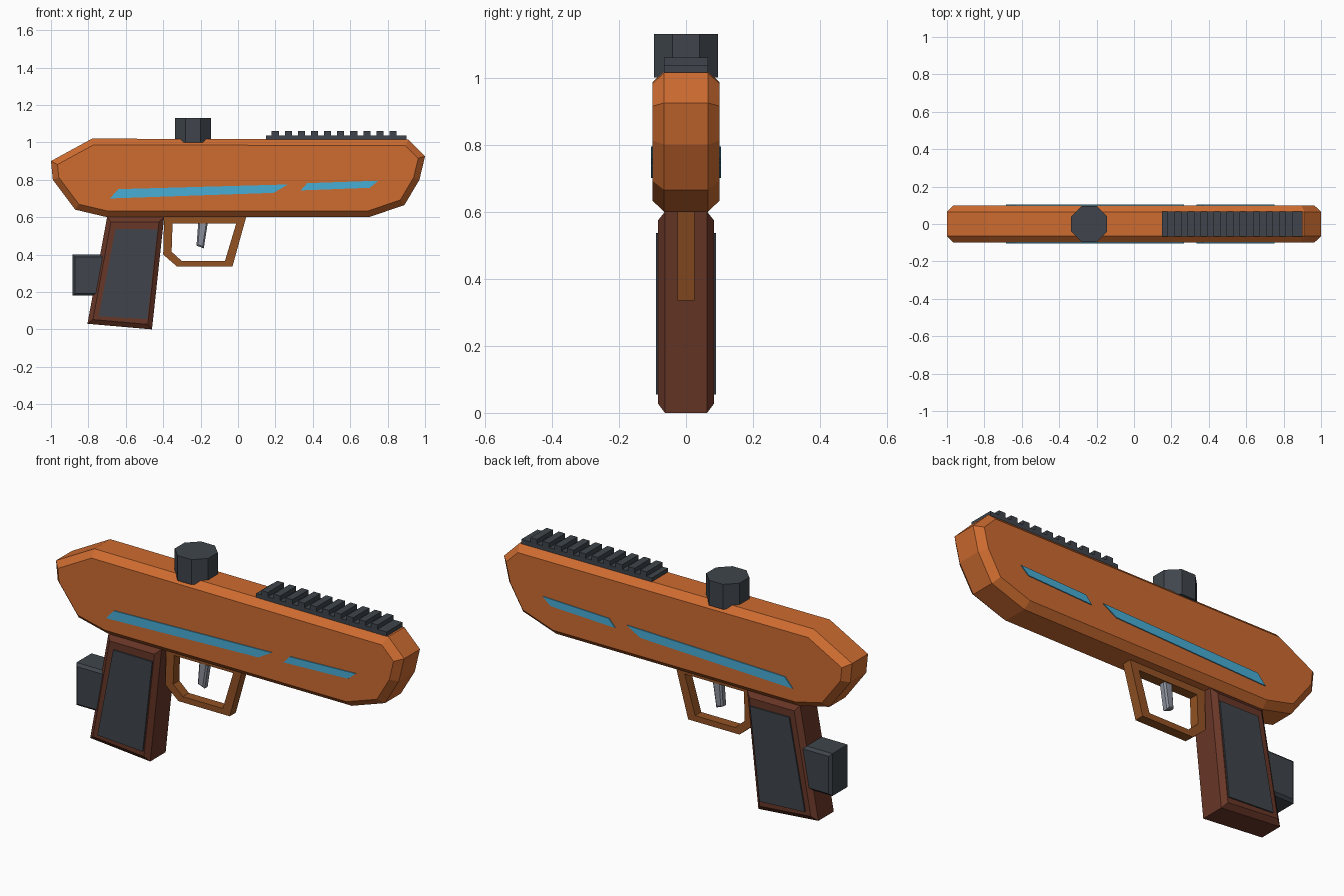
import bpy, bmesh, math
from mathutils import Vector

cube = bpy.data.objects.get("Cube")
if cube:
    bpy.data.objects.remove(cube, do_unlink=True)


def material(name, rgb):
    m = bpy.data.materials.new(name)
    m.use_nodes = True
    color = (*rgb, 1)
    m.diffuse_color = color
    bsdf = m.node_tree.nodes["Principled BSDF"]
    bsdf.inputs["Base Color"].default_value = color
    bsdf.inputs["Roughness"].default_value = 0.7
    return m


ORANGE = material("orange shell", (0.62, 0.15, 0.03))
BROWN = material("dark brown grip", (0.14, 0.038, 0.02))
BRONZE = material("bronze guard", (0.29, 0.085, 0.017))
CHARCOAL = material("charcoal", (0.05, 0.06, 0.072))
BLUE = material("blue stripe", (0.065, 0.42, 0.67))
STEEL = material("steel trigger", (0.26, 0.28, 0.33))


def inset(profile, d):
    """Move every edge of a convex profile inward by d."""
    pts = [Vector(p) for p in profile]
    n = len(pts)
    area = sum(pts[i - 1].cross(pts[i]) for i in range(n))
    side = 1 if area > 0 else -1
    result = []
    for i, p in enumerate(pts):
        a = (p - pts[i - 1]).normalized()
        b = (pts[(i + 1) % n] - p).normalized()
        na, nb = Vector((-a.y, a.x)) * side, Vector((-b.y, b.x)) * side
        result.append(p + (na + nb) * d / (1 + na.dot(nb)))
    return result


def loft(name, rings, mat, closed=False):
    """Bridge (profile, y) rings; cap the ends unless the loop is closed."""
    bm = bmesh.new()
    loops = [[bm.verts.new((p[0], y, p[1])) for p in prof] for prof, y in rings]
    n = len(loops[0])
    for k in range(0 if closed else 1, len(loops)):
        r, s = loops[k - 1], loops[k]
        for i in range(n):
            bm.faces.new((r[i - 1], r[i], s[i], s[i - 1]))
    if not closed:
        bm.faces.new(loops[0])
        bm.faces.new(loops[-1])
    bmesh.ops.recalc_face_normals(bm, faces=bm.faces)
    mesh = bpy.data.meshes.new(name)
    bm.to_mesh(mesh)
    bm.free()
    mesh.materials.append(mat)
    obj = bpy.data.objects.new(name, mesh)
    bpy.context.collection.objects.link(obj)
    return obj


def slab(name, profile, half, mat, cut=0.0, depth=0.0):
    """Side profile extruded across y with chamfered rims."""
    if not cut:
        return loft(name, [(profile, -half), (profile, half)], mat)
    small = inset(profile, cut)
    return loft(name, [(small, -half), (profile, depth - half),
                       (profile, half - depth), (small, half)], mat)


def plates(name, profile, y0, y1, mat):
    """Thin matching plates on both sides."""
    for side, sign in (("right", -1), ("left", 1)):
        loft(f"{name}_{side}", [(profile, sign * y0), (profile, sign * y1)], mat)


def rect(x0, x1, z0, z1):
    return [(x0, z0), (x1, z0), (x1, z1), (x0, z1)]


# Main shell
slab("body", [(-1, 0.9), (-0.78, 1.02), (0.91, 1.015), (1, 0.925), (0.97, 0.8),
              (0.89, 0.665), (0.7, 0.6), (-0.7, 0.6), (-0.87, 0.64), (-0.99, 0.8)],
     0.1, ORANGE, 0.033, 0.035)

# Glowing side stripes
plates("long_stripe", [(-0.685, 0.7), (-0.64, 0.75), (0.267, 0.775), (0.19, 0.73)],
       0.098, 0.105, BLUE)
plates("short_stripe", [(0.335, 0.743), (0.37, 0.782), (0.75, 0.795), (0.705, 0.757)],
       0.098, 0.105, BLUE)

# Grip, its side panels and the block behind it
slab("grip", [(-0.7, 0.6), (-0.395, 0.6), (-0.46, 0.0), (-0.805, 0.03)],
     0.083, BROWN, 0.025, 0.02)
plates("grip_panel", [(-0.655, 0.537), (-0.43, 0.535), (-0.485, 0.055), (-0.745, 0.07)],
       0.081, 0.09, CHARCOAL)
slab("rear_block", rect(-0.885, -0.68, 0.18, 0.4), 0.075, CHARCOAL, 0.013, 0.013)

# Trigger guard loop
outer = [(-0.395, 0.605), (0.045, 0.605), (-0.03, 0.335), (-0.325, 0.335), (-0.4, 0.4)]
inner = [(-0.35, 0.565), (-0.01, 0.565), (-0.07, 0.365), (-0.3, 0.365), (-0.355, 0.415)]
loft("trigger_guard", [(outer, -0.025), (outer, 0.025), (inner, 0.025), (inner, -0.025)],
     BRONZE, closed=True)
slab("trigger", [(-0.212, 0.58), (-0.16, 0.58), (-0.183, 0.433), (-0.222, 0.448)],
     0.02, STEEL, 0.008, 0.008)

# Top rail with evenly spaced teeth
slab("rail_base", rect(0.15, 0.9, 1.0, 1.037), 0.066, CHARCOAL)
for i in range(10):
    x = 0.18 + i * 0.07
    slab(f"rail_tooth_{i + 1}", rect(x, x + 0.038, 1.03, 1.06), 0.066, CHARCOAL)

# Octagonal sight on top
bpy.ops.mesh.primitive_cylinder_add(vertices=8, radius=0.096 / math.cos(math.pi / 8),
                                    depth=0.13, location=(-0.24, 0, 1.065),
                                    rotation=(0, 0, math.pi / 8))
sight = bpy.context.object
sight.name = "sight"
# Keep the flats facing the main axes
if min(abs(v.co.x) for v in sight.data.vertices) > 0.01:
    sight.rotation_euler.z = 0
sight.data.materials.append(CHARCOAL)
